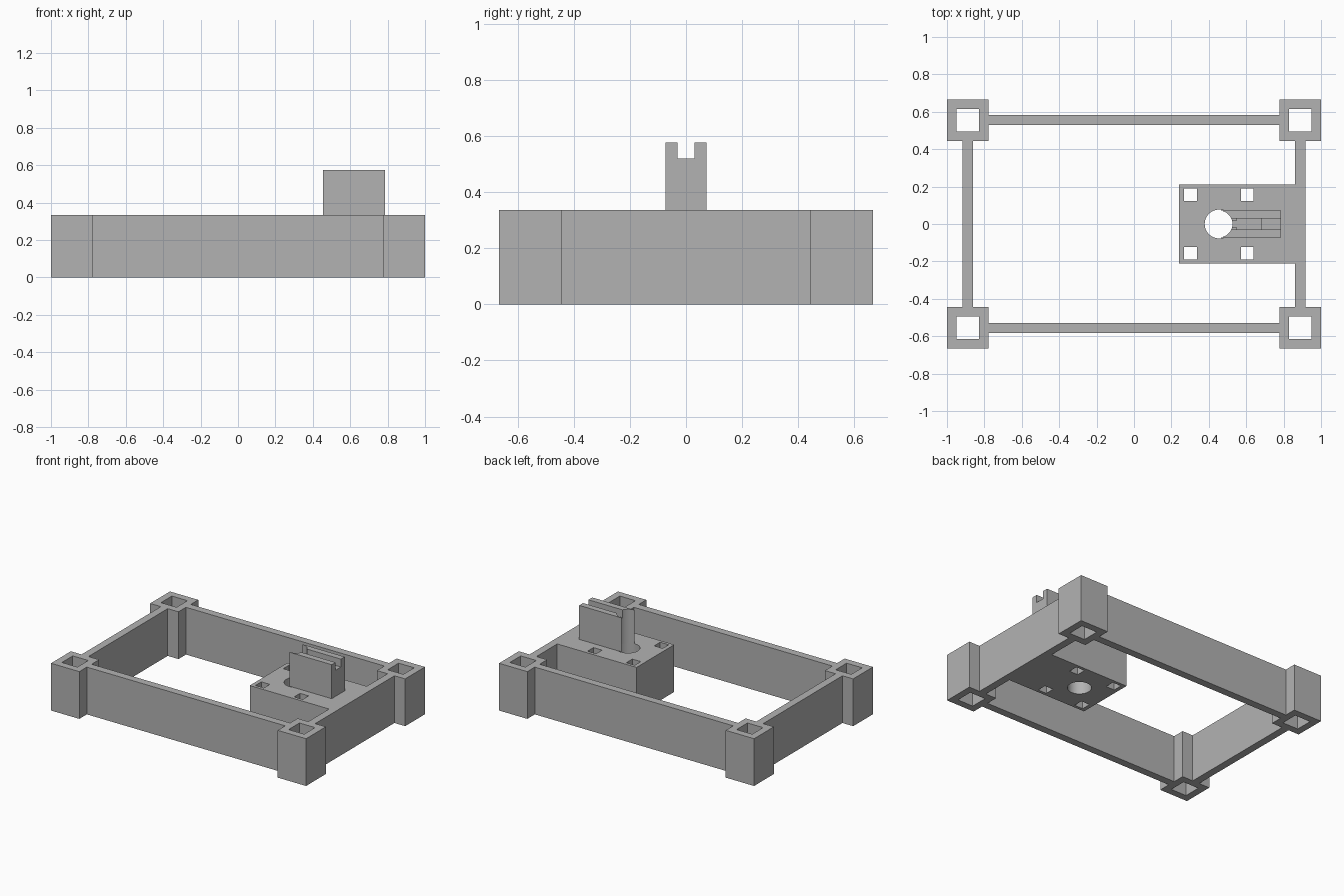
import bpy
import bmesh
from mathutils import Matrix, Vector

cube = bpy.data.objects.get("Cube")
if cube:
    bpy.data.objects.remove(cube, do_unlink=True)

grey = bpy.data.materials.new("plain_grey")
grey.use_nodes = True
grey.diffuse_color = (0.45, 0.45, 0.45, 1)
grey.node_tree.nodes["Principled BSDF"].inputs["Base Color"].default_value = (0.45, 0.45, 0.45, 1)

H = 0.335           # frame height
PX, PY = 0.889, 0.555  # post centres
POST, BORE, WALL = 0.222, 0.122, 0.054


def finish(name, bm):
    mesh = bpy.data.meshes.new(name)
    bm.to_mesh(mesh)
    bm.free()
    mesh.materials.append(grey)
    obj = bpy.data.objects.new(name, mesh)
    bpy.context.collection.objects.link(obj)
    return obj


def box(name, x0, x1, y0, y1, z0, z1):
    lo, hi = Vector((x0, y0, z0)), Vector((x1, y1, z1))
    bm = bmesh.new()
    bmesh.ops.create_cube(bm, size=1, matrix=Matrix.Translation((lo + hi) / 2)
                          @ Matrix.Diagonal((hi - lo).to_4d()))
    return finish(name, bm)


def square_box(name, x, y, size, z0, z1):
    r = size / 2
    return box(name, x - r, x + r, y - r, y + r, z0, z1)


def cylinder(name, x, r, z0, z1):
    bm = bmesh.new()
    bmesh.ops.create_cone(bm, cap_ends=True, segments=64, radius1=r, radius2=r,
                          depth=z1 - z0, matrix=Matrix.Translation((x, 0, (z0 + z1) / 2)))
    return finish(name, bm)


def cut(obj, *cutters):
    for c in cutters:
        c.hide_render = True
        m = obj.modifiers.new("cut", 'BOOLEAN')
        m.operation, m.solver, m.object = 'DIFFERENCE', 'EXACT', c
        bpy.context.view_layer.objects.active = obj
        bpy.ops.object.modifier_apply(modifier=m.name)
        bpy.data.objects.remove(c, do_unlink=True)


def smooth(obj):
    bpy.ops.object.select_all(action='DESELECT')
    obj.select_set(True)
    bpy.context.view_layer.objects.active = obj
    bpy.ops.object.shade_smooth_by_angle(angle=0.5)


# Hollow corner posts
for sx, side in ((-1, "right"), (1, "left")):
    for sy, end in ((-1, "front"), (1, "back")):
        post = square_box(f"{end}_{side}_post", sx * PX, sy * PY, POST, 0, H)
        cut(post, square_box("bore", sx * PX, sy * PY, BORE, -0.1, H + 0.1))

# Thin walls between the posts
ex, ey, t = PX - POST / 2, PY - POST / 2, WALL / 2
for s, end, side in ((-1, "front", "right"), (1, "back", "left")):
    box(f"{end}_wall", -ex, ex, s * PY - t, s * PY + t, 0, H)
    box(f"{side}_wall", s * PX - t, s * PX + t, -ey, ey, 0, H)

# Mounting block with a round bore and four square holes
HOLE_X = 0.455
block = box("mounting_block", 0.24, PX - t, -0.211, 0.211, 0, H)
cut(block, cylinder("round_bore", HOLE_X, 0.077, -0.1, H + 0.1))
for x in (0.302, 0.606):
    for y in (-0.156, 0.156):
        cut(block, square_box("bolt_hole", x, y, 0.067, -0.1, H + 0.1))
smooth(block)

# Slotted upright with a concave end and a stepped channel
upright = box("slotted_upright", HOLE_X, 0.786, -0.0732, 0.0732, H, 0.576)
cut(upright,
    cylinder("end_bore", HOLE_X, 0.0715, H - 0.1, 0.7),
    box("channel", 0.4, 0.9, -0.0304, 0.0304, 0.52, 0.7),
    box("pocket", 0.55, 0.68, -0.0304, 0.0304, 0.49, 0.7),
    box("wire_slot", 0.5, 0.56, -0.019, 0.019, 0.49, 0.7))
smooth(upright)
